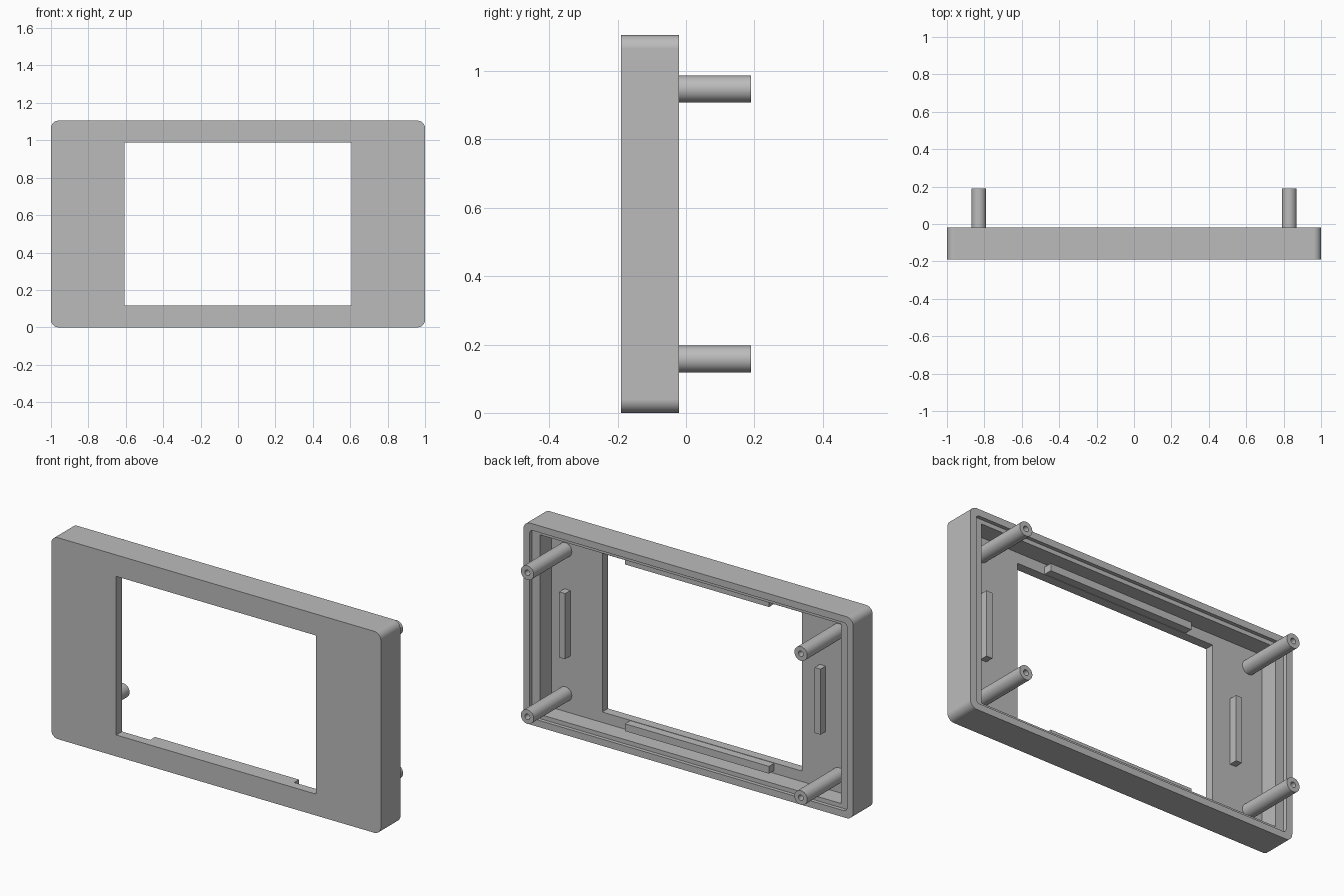
import bpy, bmesh
from math import sin, cos, pi, radians

cube = bpy.data.objects.get("Cube")
if cube:
    bpy.data.objects.remove(cube, do_unlink=True)

# One plain grey plastic
grey = bpy.data.materials.new("grey_plastic")
grey.use_nodes = True
colour = (0.5, 0.5, 0.5, 1)
grey.diffuse_color = colour
grey.node_tree.nodes["Principled BSDF"].inputs["Base Color"].default_value = colour

MID = 0.5525                       # mid height of the frame
FRONT, PLATE, LEDGE, BACK, TIP = -0.19, -0.14, -0.04, -0.02, 0.19
STEPS = 8                          # segments per rounded corner


def ring(bm, y, half_x, half_z, radius, centre):
    """Rounded rectangle facing along y."""
    verts = []
    for i, (sx, sz) in enumerate(((1, 1), (-1, 1), (-1, -1), (1, -1))):
        for k in range(STEPS + 1):
            a = (i + k / STEPS) * pi / 2
            verts.append(bm.verts.new((
                centre[0] + sx * (half_x - radius) + radius * cos(a), y,
                centre[1] + sz * (half_z - radius) + radius * sin(a))))
    return verts


def loft(name, rings, centre, closed=False):
    """Join successive rings into a solid; closed joins last to first."""
    bm = bmesh.new()
    loops = [ring(bm, *r, centre) for r in rings]
    pairs = list(zip(loops, loops[1:]))
    if closed:
        pairs.append((loops[-1], loops[0]))
    else:
        bm.faces.new(loops[0])
        bm.faces.new(loops[-1])
    for a, b in pairs:
        for i in range(len(a)):
            j = (i + 1) % len(a)
            bm.faces.new((a[i], a[j], b[j], b[i]))
    bmesh.ops.remove_doubles(bm, verts=bm.verts, dist=1e-5)
    bmesh.ops.recalc_face_normals(bm, faces=bm.faces)
    mesh = bpy.data.meshes.new(name)
    bm.to_mesh(mesh)
    bm.free()
    mesh.shade_smooth()
    mesh.set_sharp_from_angle(angle=radians(30))
    mesh.materials.append(grey)
    obj = bpy.data.objects.new(name, mesh)
    bpy.context.collection.objects.link(obj)
    mod = obj.modifiers.new("flat_sides", "WEIGHTED_NORMAL")
    mod.keep_sharp = True
    return obj


# Bezel: window, rounded outer wall, rear lip, ledge and inner cavity
win_x, win_z = 0.606, 0.435
loft("bezel", [
    (FRONT, win_x, win_z, 0),
    (FRONT, 1, MID, 0.04),
    (BACK, 1, MID, 0.04),
    (BACK, 0.963, MID - 0.037, 0.02),
    (LEDGE, 0.963, MID - 0.037, 0.02),
    (LEDGE, 0.914, MID - 0.06, 0),
    (PLATE, 0.914, MID - 0.06, 0),
    (PLATE, win_x, win_z, 0),
], (0, MID), closed=True)

# Hollow-tipped mounting posts
for side, sx in (("left", 1), ("right", -1)):
    for level, sz in (("upper", 1), ("lower", -1)):
        loft(f"{level}_{side}_post", [
            (PLATE - 0.01, 0.039, 0.039, 0.039),
            (TIP, 0.039, 0.039, 0.039),
            (TIP, 0.015, 0.015, 0.015),
            (0.02, 0.015, 0.015, 0.015),
        ], (sx * 0.83, MID + sz * 0.395))


# Locating ribs on the back of the front plate
def rib(name, half_x, half_z, centre):
    loft(name, [(PLATE - 0.01, half_x, half_z, 0),
                (-0.095, half_x, half_z, 0)], centre)


rib("upper_rib", 0.437, 0.02, (0, MID + 0.457))
rib("lower_rib", 0.437, 0.02, (0, MID - 0.457))
rib("left_rib", 0.018, 0.18, (0.818, MID))
rib("right_rib", 0.018, 0.18, (-0.732, MID))
